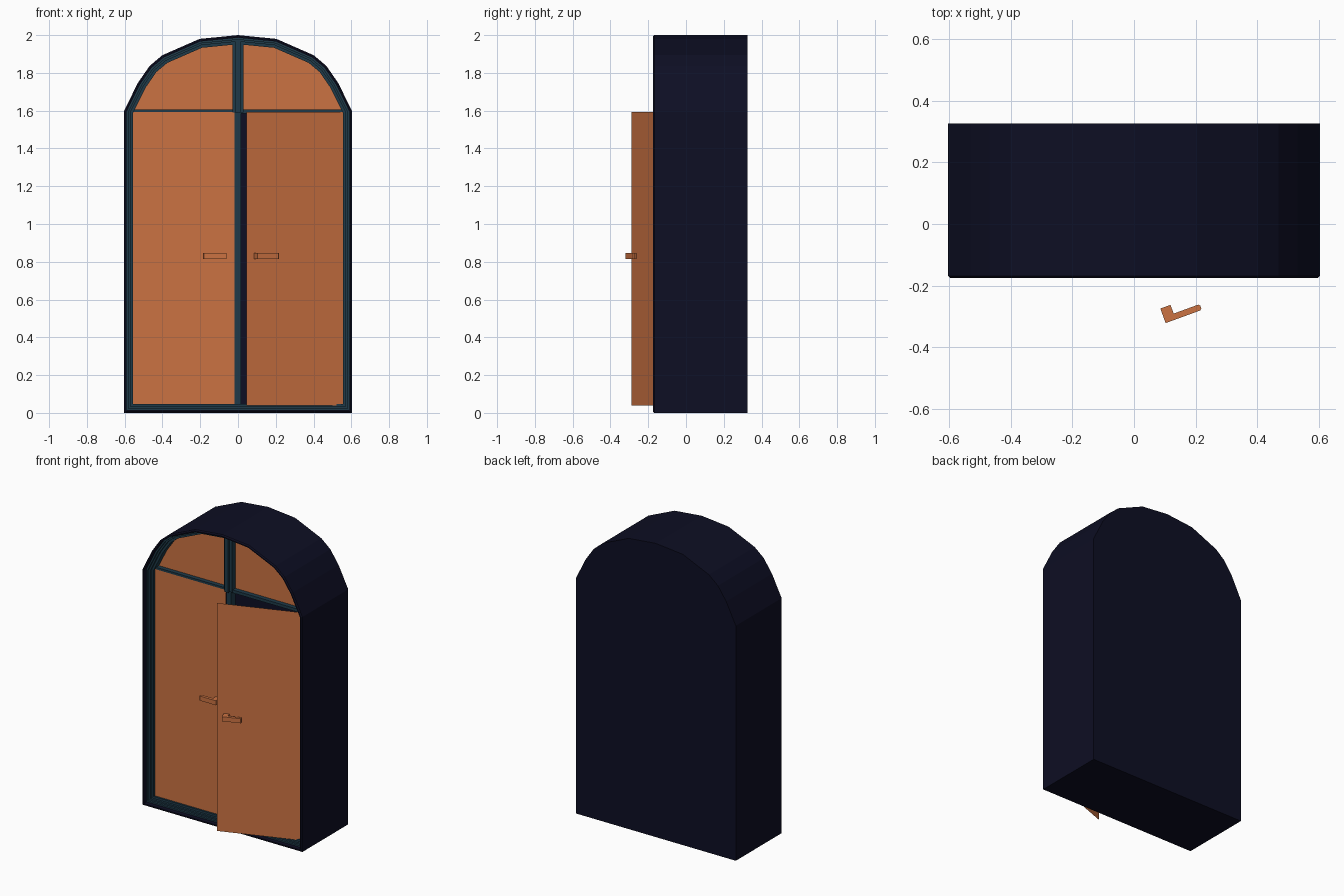
import bpy, bmesh, math
from mathutils import Matrix, Vector

if "Cube" in bpy.data.objects:
    bpy.data.objects.remove(bpy.data.objects["Cube"])


def material(name, rgb):
    m = bpy.data.materials.new(name)
    m.diffuse_color = (*rgb, 1)
    m.use_nodes = True
    m.node_tree.nodes["Principled BSDF"].inputs["Base Color"].default_value = m.diffuse_color
    return m


NAVY = material("dark navy", (0.004, 0.0044, 0.017))
TEAL = material("dark teal", (0.013, 0.042, 0.066))
ORANGE = material("copper orange", (0.60, 0.17, 0.055))


def finish(bm, name, mat, fix=True):
    if fix:
        bmesh.ops.recalc_face_normals(bm, faces=bm.faces)
    me = bpy.data.meshes.new(name)
    bm.to_mesh(me)
    bm.free()
    me.materials.append(mat)
    ob = bpy.data.objects.new(name, me)
    bpy.context.collection.objects.link(ob)
    return ob


# arched outline (x, z), counter-clockwise seen from the front
half = [(0.603, 1.6), (0.53, 1.747), (0.468, 1.837), (0.4, 1.894), (0.203, 1.98)]
OUTLINE = ([(-0.603, 0), (0.603, 0)] + half + [(0, 2.0)]
           + [(-x, z) for x, z in reversed(half)])


def inset(o):
    """Outline moved inward by o with mitred corners."""
    pts = [Vector(p) for p in OUTLINE]
    out = []
    for i, p in enumerate(pts):
        a = (p - pts[i - 1]).normalized()
        b = (pts[(i + 1) % len(pts)] - p).normalized()
        n1, n2 = Vector((-a.y, a.x)), Vector((-b.y, b.x))
        out.append(p + (n1 + n2) * o / (1 + n1.dot(n2)))
    return out


def loft(name, mat, steps, ring=False):
    """Bridge inset outlines (inset, y); close as ring or cap both ends."""
    bm = bmesh.new()
    loops = [[bm.verts.new((p.x, y, p.y)) for p in inset(o)] for o, y in steps]
    pairs = list(zip(loops, loops[1:])) + ([(loops[-1], loops[0])] if ring else [])
    n = len(OUTLINE)
    for A, B in pairs:
        for i in range(n):
            j = (i + 1) % n
            bm.faces.new((A[i], A[j], B[j], B[i]))
    if not ring:
        bm.faces.new(loops[0])
        bm.faces.new(loops[-1])
    return finish(bm, name, mat)


def add_box(bm, x0, x1, y0, y1, z0, z1):
    m = (Matrix.Translation(((x0 + x1) / 2, (y0 + y1) / 2, (z0 + z1) / 2))
         @ Matrix.Diagonal((x1 - x0, y1 - y0, z1 - z0, 1)))
    return bmesh.ops.create_cube(bm, size=1, matrix=m)["verts"]


def boxes(name, mat, *dims):
    bm = bmesh.new()
    for d in dims:
        add_box(bm, *d)
    return finish(bm, name, mat)


def sheet(name, mat, pts, y):
    bm = bmesh.new()
    bm.faces.new([bm.verts.new((x, y, z)) for x, z in pts])
    return finish(bm, name, mat, fix=False)


# hollow cabinet shell with softened front rim
loft("cabinet_shell", NAVY, [(0, 0.325), (0, -0.168), (0.007, -0.175),
                             (0.014, -0.175), (0.014, 0.31)])

# stepped frame lining the opening
loft("stepped_frame", TEAL, [(0.0135, -0.145), (0.024, -0.145), (0.024, -0.13),
                             (0.034, -0.13), (0.034, -0.115), (0.048, -0.115),
                             (0.048, -0.05), (0.0135, -0.05)], ring=True)

# centre post (wider and ridged in the arch) and crossbar
boxes("centre_post", TEAL, (-0.018, 0.016, -0.1, -0.05, 0.03, 1.59))
boxes("arch_post", TEAL, (-0.03, 0.03, -0.108, -0.06, 1.59, 1.965),
      (-0.013, 0.013, -0.125, -0.1, 1.59, 1.965))
boxes("crossbar", TEAL, (-0.557, 0.557, -0.1, -0.05, 1.585, 1.605))

# fixed panel filling the arch
sheet("arch_panel", ORANGE, [tuple(p) for p in inset(0.045)[2:]], -0.07)

# two doors with lever handles; sign gives the side, angle the opening
DOOR_Y, HINGE, EDGE = -0.102, 0.558, 0.012
for side, sgn, edge, angle in (("left", -1, 0.018, 0), ("right", 1, EDGE, 20)):
    place = (Matrix.Translation((sgn * HINGE, DOOR_Y, 0))
             @ Matrix.Rotation(math.radians(sgn * angle), 4, 'Z')
             @ Matrix.Translation((-sgn * HINGE, 0, 0)))
    xa, xb = sorted((sgn * edge, sgn * HINGE))
    door = sheet(side + "_door", ORANGE,
                 [(xa, 0.04), (xb, 0.04), (xb, 1.592), (xa, 1.592)], 0)
    door.data.transform(place)

    # L-shaped lever with chamfered tip
    e = edge + 0.043
    prof = [(e, 0), (e, -0.05), (e + 0.12, -0.05), (e + 0.125, -0.045),
            (e + 0.125, -0.035), (e + 0.12, -0.03), (e + 0.035, -0.03), (e + 0.035, 0)]
    bm = bmesh.new()
    f = bm.faces.new([bm.verts.new((sgn * x, y, 0.815)) for x, y in prof])
    ext = bmesh.ops.extrude_face_region(bm, geom=[f], use_keep_orig=True)
    top = [v for v in ext["geom"] if isinstance(v, bmesh.types.BMVert)]
    bmesh.ops.translate(bm, verts=top, vec=(0, 0, 0.031))
    handle = finish(bm, side + "_handle", ORANGE)
    handle.data.transform(place)
